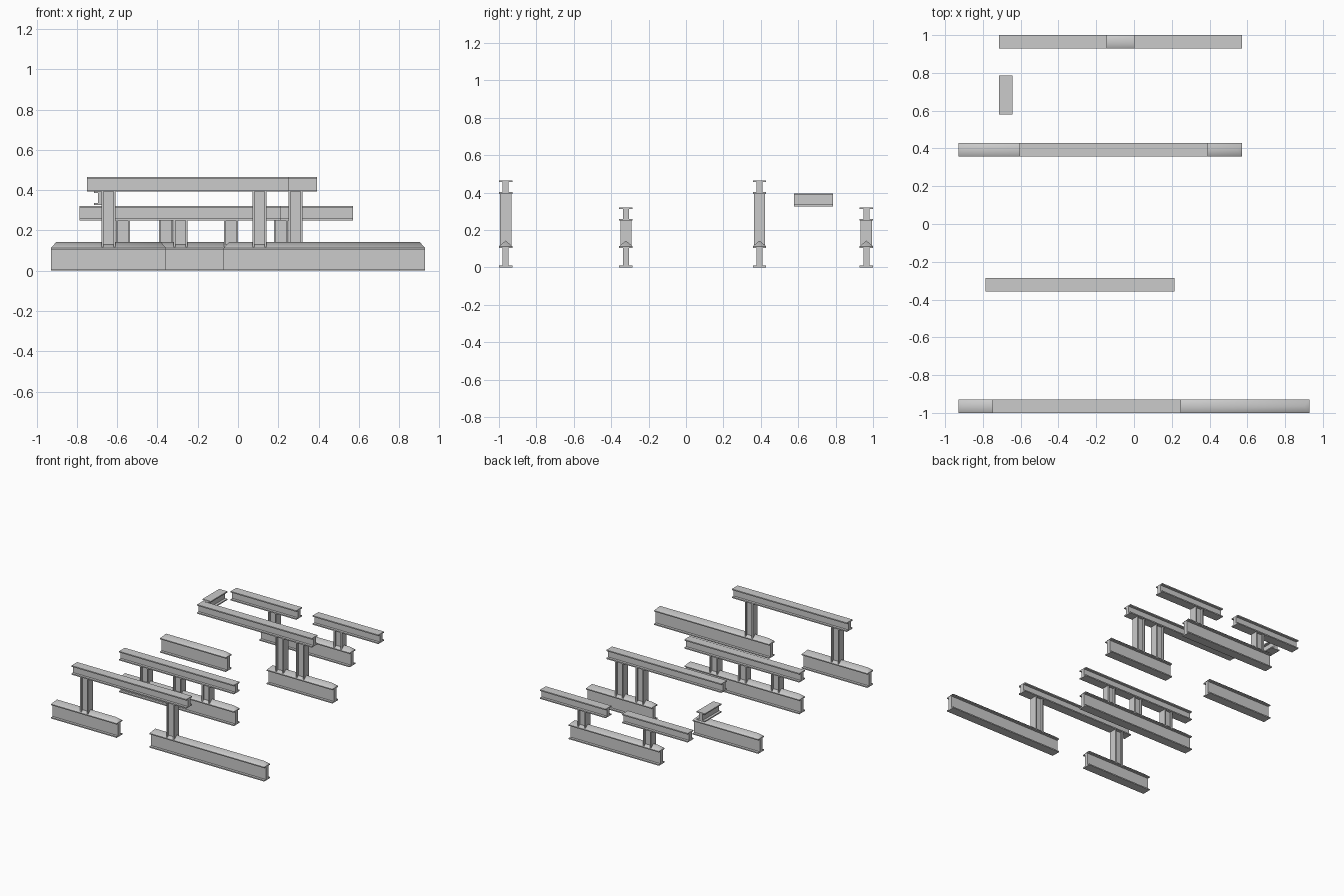
import bpy, bmesh

if "Cube" in bpy.data.objects:
    bpy.data.objects.remove(bpy.data.objects["Cube"])

U = 1 / 28          # layout module
T = 0.009           # flange thickness
EAVE, RIDGE = 0.113, 0.143


def i_profile(width, height, web, flange):
    """I section as (across, up) points, base centred on the origin."""
    w, s = width / 2, web / 2
    right = [(w, 0), (w, flange), (s, flange),
             (s, height - flange), (w, height - flange), (w, height)]
    return right + [(-a, b) for a, b in reversed(right)]


def extrude(name, points, vec, hip=None):
    """Extrude a closed 3D outline along vec; hip adds a hipped ridge cap."""
    bm = bmesh.new()
    face = bm.faces.new([bm.verts.new(p) for p in points])
    ext = bmesh.ops.extrude_face_region(bm, geom=[face])
    bmesh.ops.translate(bm, vec=vec,
                        verts=[g for g in ext["geom"] if isinstance(g, bmesh.types.BMVert)])
    if hip:
        top = max(bm.faces, key=lambda f: f.calc_center_median().z)
        corners = list(top.verts)
        x0, x1 = min(v.co.x for v in corners), max(v.co.x for v in corners)
        y = sum(v.co.y for v in corners) / 4
        xm = (x0 + x1) / 2
        ra = bm.verts.new((x0 + hip, y, RIDGE))
        rb = bm.verts.new((x1 - hip, y, RIDGE))
        bm.faces.remove(top)
        for i in range(4):
            a, b = corners[i], corners[(i + 1) % 4]
            ea = ra if a.co.x < xm else rb
            eb = ra if b.co.x < xm else rb
            f = bm.faces.new([a, b, eb] if ea is eb else [a, b, eb, ea])
            f.smooth = True
    bmesh.ops.recalc_face_normals(bm, faces=bm.faces[:])
    me = bpy.data.meshes.new(name)
    bm.to_mesh(me)
    bm.free()
    ob = bpy.data.objects.new(name, me)
    bpy.context.collection.objects.link(ob)
    return ob


def base_beam(x0, x1, y):
    pts = [(x0 * U, y * U + a, b) for a, b in i_profile(2 * U, EAVE, 0.032, T)]
    # thicken the underside of the cap down to its eave line
    pts = [(x, py, 0.105 if abs(z - (EAVE - T)) < 1e-5 else z) for x, py, z in pts]
    extrude("base_beam", pts, ((x1 - x0) * U, 0, 0), hip=0.027)


def rail(x0, x1, y, z):
    pts = [(x0 * U, y * U + a, z * U + b) for a, b in i_profile(2 * U, 2 * U, 0.032, T)]
    extrude("top_rail", pts, ((x1 - x0) * U, 0, 0))


def post(x, y, z):
    # flanges face +-x, web runs along x
    h = 0.07
    pts = [(x * U - h / 2 + b, y * U + a, 0.11) for a, b in i_profile(0.06, h, 0.03, 0.01)]
    extrude("post", pts, (0, 0, z * U - 0.11))


# rows: y, base spans, rail spans, rail height, post positions
rows = [
    (-27, [(-26, -10), (-2, 26)], [(-21, 7)], 11, [-18, 3]),
    (-9, [(-22, 6)], [(-22, 6)], 7, [-16, -8, -1]),
    (11, [(-26, -10), (0, 16)], [(-17, 11)], 11, [3, 8]),
    (27, [(-13, 9)], [(-20, -4), (0, 16)], 7, [-10, 6]),
]
for y, bases, rails, z, posts in rows:
    for a, b in bases:
        base_beam(a, b, y)
    for a, b in rails:
        rail(a, b, y, z)
    for x in posts:
        post(x, y, z)

# short cross rail along y
extrude("cross_rail",
        [(-19 * U + a, 16.2 * U, 9.15 * U + b) for a, b in i_profile(2 * U, 0.068, 0.032, T)],
        (0, 5.8 * U, 0))
